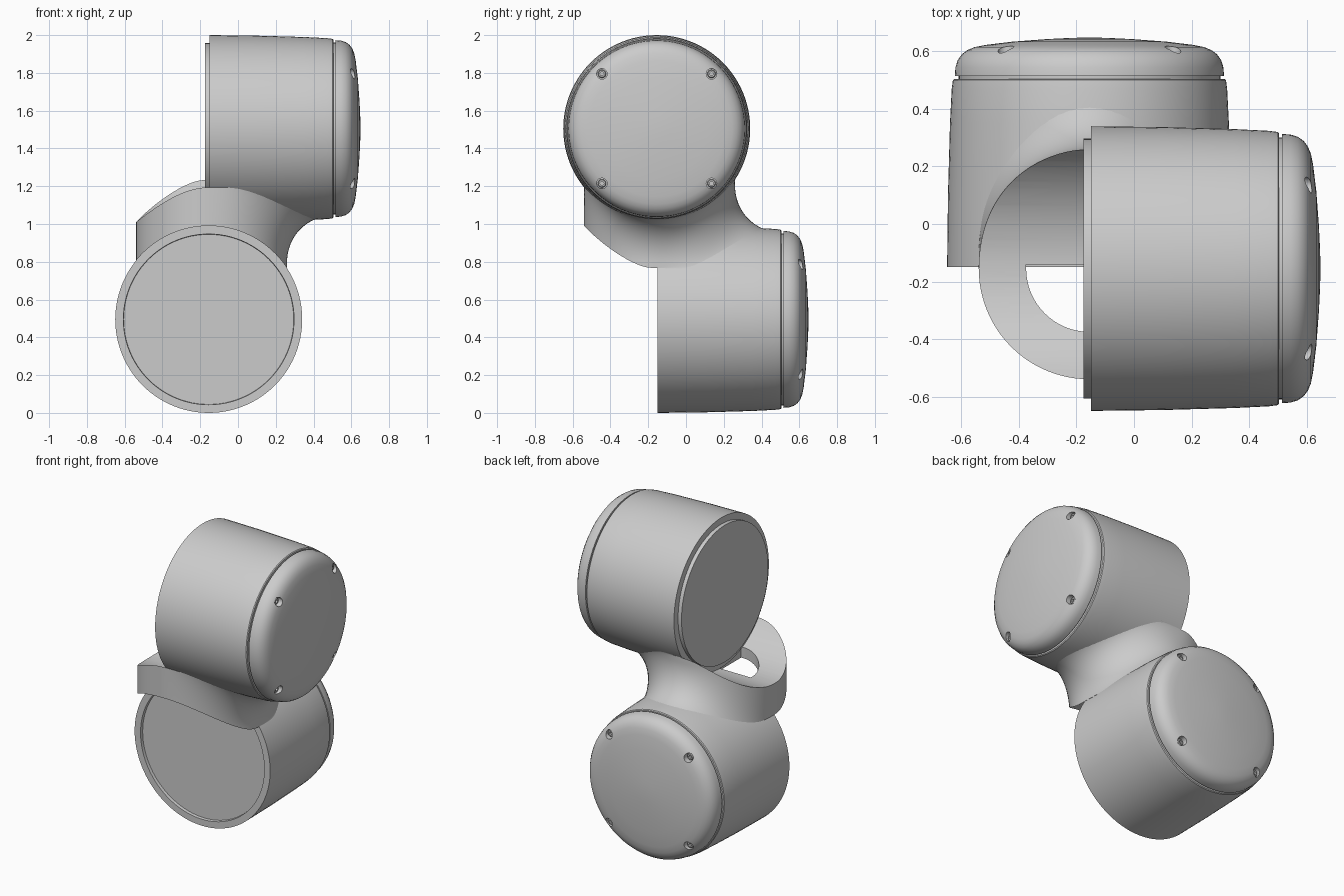
import bpy, bmesh
from math import sin, cos, pi, sqrt, radians
from mathutils import Matrix

if "Cube" in bpy.data.objects:
    bpy.data.objects.remove(bpy.data.objects["Cube"])

C = -0.155            # sideways offset of both drum axes
ZL, ZU = 0.495, 1.505  # heights of the drum axes
R = 0.495
LOWER = Matrix.Translation((C, 0, ZL)) @ Matrix.Rotation(-pi / 2, 4, 'X')
UPPER = Matrix.Translation((0, C, ZU)) @ Matrix.Rotation(pi / 2, 4, 'Y')


def make(name, bm, matrix=Matrix.Identity(4)):
    bmesh.ops.recalc_face_normals(bm, faces=bm.faces)
    me = bpy.data.meshes.new(name)
    bm.to_mesh(me)
    bm.free()
    ob = bpy.data.objects.new(name, me)
    bpy.context.collection.objects.link(ob)
    ob.matrix_world = matrix
    return ob


def smooth(ob, angle=32):
    bpy.ops.object.select_all(action='DESELECT')
    ob.select_set(True)
    bpy.context.view_layer.objects.active = ob
    bpy.ops.object.shade_smooth_by_angle(angle=radians(angle))


def stack(bm, rings, bottom, top):
    """Skin a list of rings of points and close both ends with fans."""
    vs = [[bm.verts.new(p) for p in ring] for ring in rings]
    n = len(vs[0])
    ends = [(vs[0], bm.verts.new(bottom)), (vs[-1], bm.verts.new(top))]
    for i in range(n):
        j = (i + 1) % n
        for a, b in zip(vs, vs[1:]):
            bm.faces.new((a[i], a[j], b[j], b[i]))
        for ring, tip in ends:
            bm.faces.new((ring[i], ring[j], tip))


def lathe(name, profile, matrix, n=96):
    """Turn (height, radius) points round local z; ends lie on the axis."""
    bm = bmesh.new()
    rings = [[(r * cos(2 * pi * i / n), r * sin(2 * pi * i / n), h) for i in range(n)]
             for h, r in profile[1:-1]]
    stack(bm, rings, (0, 0, profile[0][0]), (0, 0, profile[-1][0]))
    return make(name, bm, matrix)


def cut(ob, cutter):
    cutter.hide_render = True
    mod = ob.modifiers.new("cut", 'BOOLEAN')
    mod.operation, mod.object = 'DIFFERENCE', cutter
    bpy.context.view_layer.update()
    dg = bpy.context.evaluated_depsgraph_get()
    me = bpy.data.meshes.new_from_object(ob.evaluated_get(dg))
    ob.modifiers.clear()
    ob.data = me
    bpy.data.objects.remove(cutter)


# Drum bodies: recessed socket face below, raised flange face above
SHELL = [(-0.15, R), (0.1, 0.492), (0.35, 0.485), (0.47, 0.479), (0.5, 0.475),
         (0.505, 0.47), (0.505, 0.455), (0.517, 0.455), (0.517, 0)]
SOCKET = [(-0.13, 0), (-0.13, 0.45), (-0.15, 0.452)]
FLANGE = [(-0.175, 0), (-0.175, 0.452), (-0.15, 0.452)]
CAP = [(0.515, 0), (0.515, 0.468), (0.545, 0.466), (0.57, 0.458), (0.59, 0.444),
       (0.605, 0.424), (0.615, 0.4), (0.623, 0.36), (0.634, 0.27), (0.643, 0.15), (0.647, 0.07), (0.649, 0)]

for side, face, mat in (("lower", SOCKET, LOWER), ("upper", FLANGE, UPPER)):
    smooth(lathe(side + "_drum", face + SHELL, mat))

    # Rounded end cap with four counterbored screws
    cap = lathe(side + "_cap", CAP, mat)
    bores = bmesh.new()
    for sx in (-0.29, 0.29):
        for sy in (-0.29, 0.29):
            bmesh.ops.create_cone(bores, cap_ends=True, segments=20, radius1=0.028, radius2=0.028,
                                  depth=0.2, matrix=Matrix.Translation((sx, sy, 0.675)))
            screw = lathe(side + "_screw", [(0.57, 0), (0.57, 0.022), (0.59, 0.022), (0.594, 0.018),
                                            (0.594, 0.01), (0.582, 0.01), (0.582, 0)],
                          mat @ Matrix.Translation((sx, sy, 0)), 18)
            smooth(screw)
    cut(cap, make(side + "_bores", bores, mat))
    smooth(cap)


# Neck: column flaring up towards +x and down towards +y
def weight(a):
    return max(0, cos(a)) ** 2


def top(a):
    d = min(0.47, abs(sin(a)) * (0.39 + 0.25 * weight(a)))
    return ZU - sqrt(0.49 ** 2 - d * d) + 0.025


def flare(a, z):
    u = min(1, max(0, (z - 0.8) / (top(a) - 0.8)))
    return weight(a) * (0.03 + 0.23 * (1 - sqrt(1 - u * u)))


def neck_ring(t, n=96):
    ring = []
    for i in range(n):
        a = 2 * pi * i / n
        b = pi / 2 - a
        lo, hi = 2 - top(b), top(a)
        z = lo + (hi - lo) * (0.5 - 0.5 * cos(pi * t))
        r = 0.385 + flare(a, z) + flare(b, 2 - z)
        ring.append((C + r * cos(a), C + r * sin(a), z))
    return ring


bm = bmesh.new()
stack(bm, [neck_ring(k / 24) for k in range(25)], (C, C, 0.87), (C, C, 1.13))
neck = make("neck", bm)

# Troughs that clear the two mating faces
for mat in (LOWER, UPPER):
    cut(neck, lathe("trough", [(-1, 0), (-1, R), (-0.12, R), (-0.12, 0)], mat))

# Cable opening through the free quarter of the neck
bm = bmesh.new()
e = -0.14
pts = [(e, e), (e, C - 0.22)] + [(C - 0.22 * sin(k * pi / 48), C - 0.22 * cos(k * pi / 48))
                                 for k in range(25)] + [(C - 0.22, e)]
face = bm.faces.new([bm.verts.new((x, y, 0.5)) for x, y in pts])
ext = bmesh.ops.extrude_face_region(bm, geom=[face])
bmesh.ops.translate(bm, vec=(0, 0, 1), verts=[v for v in ext["geom"] if isinstance(v, bmesh.types.BMVert)])
cut(neck, make("opening", bm))
smooth(neck)
